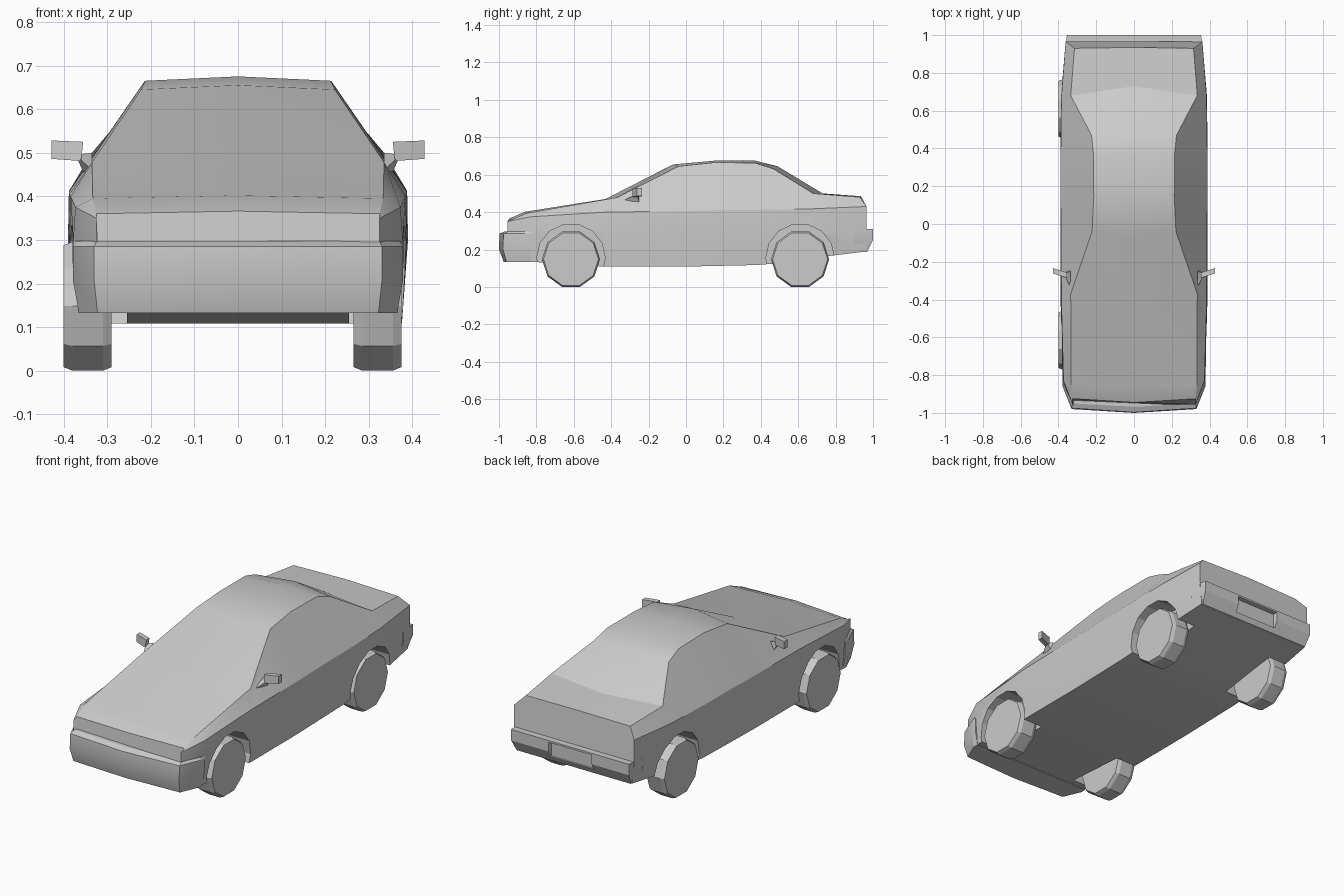
import bpy, bmesh
from math import sin, cos, pi, radians

if "Cube" in bpy.data.objects:
    bpy.data.objects.remove(bpy.data.objects["Cube"])


def make(name, verts, faces=None, angle=22):
    """Mesh object from rings' faces, or from a convex hull if no faces given."""
    bm = bmesh.new()
    vs = [bm.verts.new(v) for v in verts]
    if faces:
        for f in faces:
            bm.faces.new([vs[i] for i in f])
    else:
        bmesh.ops.convex_hull(bm, input=vs)
    bmesh.ops.recalc_face_normals(bm, faces=bm.faces)
    mesh = bpy.data.meshes.new(name)
    bm.to_mesh(mesh)
    bm.free()
    ob = bpy.data.objects.new(name, mesh)
    bpy.context.collection.objects.link(ob)
    shade(ob, angle)
    return ob


def activate(ob):
    bpy.ops.object.select_all(action='DESELECT')
    ob.select_set(True)
    bpy.context.view_layer.objects.active = ob


def shade(ob, angle):
    activate(ob)
    bpy.ops.object.shade_smooth_by_angle(angle=radians(angle))


def loft(name, rings, angle=22):
    n = len(rings[0])
    verts = [p for r in rings for p in r]
    faces = [list(range(n)), list(range(len(verts) - n, len(verts)))]
    for k in range(len(rings) - 1):
        for i in range(n):
            j = (i + 1) % n
            faces.append([k * n + i, k * n + j, (k + 1) * n + j, (k + 1) * n + i])
    return make(name, verts, faces, angle)


def cut(ob, cutter):
    m = ob.modifiers.new("cut", 'BOOLEAN')
    m.object = cutter
    m.solver = 'EXACT'
    activate(ob)
    bpy.ops.object.modifier_apply(modifier=m.name)
    bpy.data.objects.remove(cutter)


def box(name, x0, x1, y0, y1, z0, z1):
    return make(name, [(x, y, z) for x in (x0, x1) for y in (y0, y1) for z in (z0, z1)])


def disc(x, y, z, r, n):
    return [(x, y + r * cos(2 * pi * k / n), z + r * sin(2 * pi * k / n)) for k in range(n)]


# Body shell: y low / top edge / centre, floor z, floor x, side x, belt x z, top edge x z, centre z
stations = [
    (-.955, -.925, -.945, .14, .31, .325, .325, .35, .325, .36, .366),
    (-.83, -.85, -.86, .135, .365, .378, .373, .375, .333, .395, .402),
    (-.43, -.37, -.43, .108, .376, .388, .384, .40, .335, .478, .47),
    (-.04, -.04, -.07, .108, .376, .39, .387, .405, .222, .645, .655),
    (.15, .15, .15, .112, .376, .39, .388, .41, .213, .665, .675),
    (.37, .37, .37, .117, .376, .39, .388, .412, .215, .663, .675),
    (.48, .47, .49, .125, .376, .389, .387, .414, .225, .63, .645),
    (.68, .68, .73, .155, .372, .386, .384, .418, .335, .50, .50),
    (.965, .93, .935, .19, .35, .362, .362, .43, .315, .48, .485),
]
rings = []
for y, yt, yc, zb, xb, xm, xs, zs, xt, zt, zc in stations:
    half = [(xb, y, zb), (xm, y, .30), (xs, y, zs), (xt, yt, zt)]
    rings.append(half + [(0, yc, zc)] + [(-a, b, c) for a, b, c in reversed(half)])
body = loft("body", rings)

# Wheel arches
for y in (-.615, .61):
    for s in (-1, 1):
        cut(body, loft("arch_cutter", [disc(s * x, y, .155, .183, 14) for x in (.255, .5)]))
shade(body, 22)


# Bumpers: half outlines in plan, mirrored, stacked in z
def plan(half, z):
    return [(x, y, z) for x, y in half] + [(-x, y, z) for x, y in reversed(half) if x]


loft("front_bumper", [
    plan([(.365, -.83), (.365, -.86), (.322, -.96), (0, -.975)], .132),
    plan([(.378, -.83), (.378, -.86), (.33, -.98), (0, -1.0)], .205),
    plan([(.380, -.83), (.378, -.86), (.33, -.975), (0, -.997)], .285),
    plan([(.378, -.83), (.370, -.86), (.325, -.95), (0, -.968)], .297)])
rear = loft("rear_bumper", [
    plan([(.345, .90), (.345, .968)], .188),
    plan([(.368, .90), (.364, .965), (.355, 1.0)][::2], .25),
    plan([(.368, .90), (.364, .965), (.355, 1.0)][::2], .31)])
cut(rear, box("plate_cutter", -.13, .13, .972, 1.1, .215, .30))
shade(rear, 22)

# Wheels (ten-sided, bevelled rims)
for end, y in (("front", -.615), ("rear", .61)):
    for side, x in (("left", -.345), ("right", .32)):
        loft(end + "_wheel_" + side,
             [disc(x + dx, y, .148, r, 10)
              for dx, r in ((-.055, .147), (-.035, .1555), (.035, .1555), (.055, .147))])

# Door mirrors: housing and stalk
for side, s in (("left", -1), ("right", 1)):
    make("mirror_housing_" + side, [
        (s * x, y + dy, z)
        for x, y, z in ((.355, -.285, .525), (.36, -.285, .481), (.428, -.262, .528), (.428, -.262, .486))
        for dy in (0, .028)])
    make("mirror_stalk_" + side, [
        (s * .335, -.34, .46), (s * .355, -.25, .455), (s * .335, -.25, .50),
        (s * .362, -.275, .485), (s * .362, -.258, .485), (s * .372, -.265, .495)])
